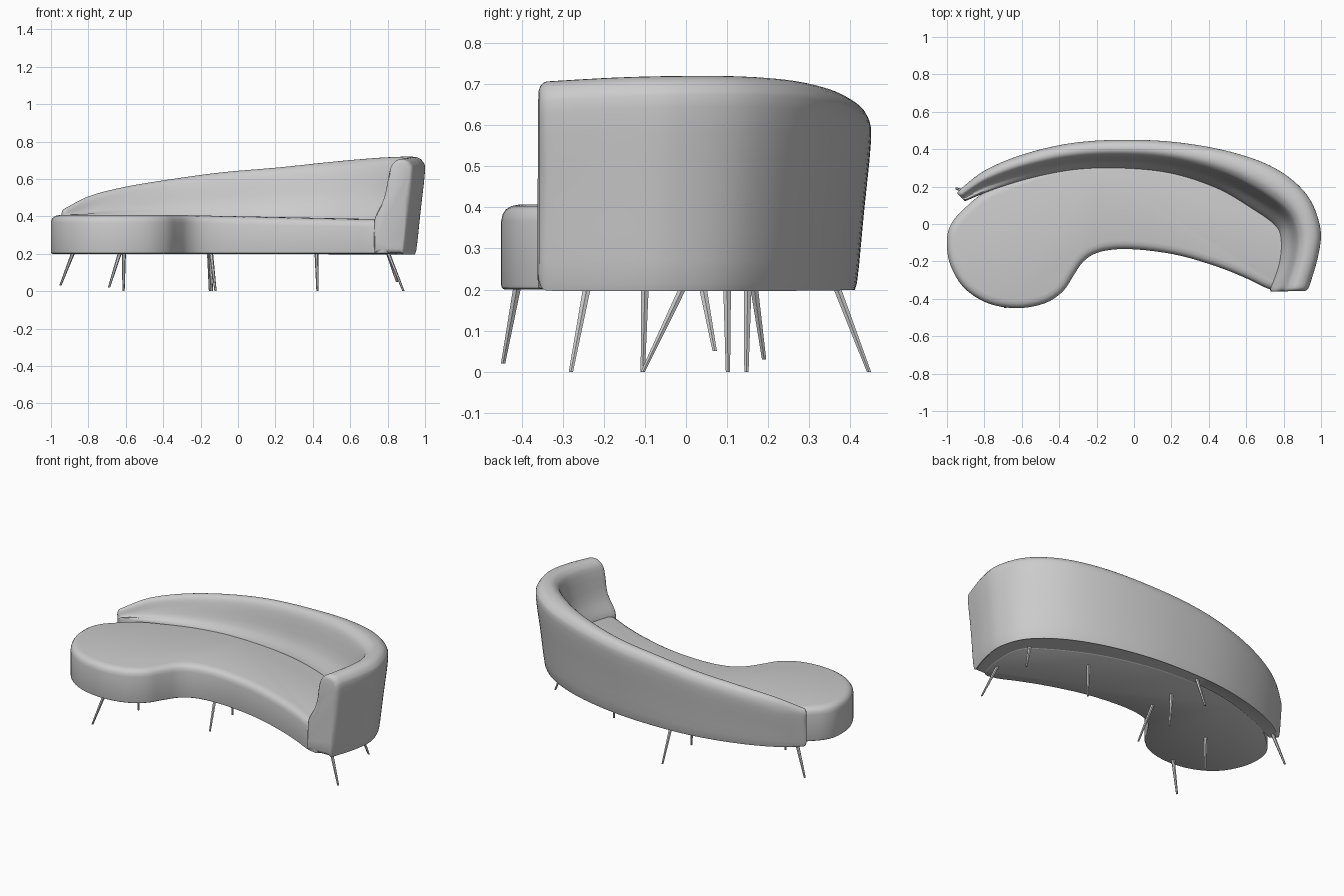
import bpy, bmesh, math
from mathutils import Vector

if "Cube" in bpy.data.objects:
    bpy.data.objects.remove(bpy.data.objects["Cube"])


def spline(points, n, closed=False):
    """Catmull-Rom resampling of points of any dimension."""
    pts = [Vector(p) for p in points]
    m = len(pts)
    get = (lambda i: pts[i % m]) if closed else (lambda i: pts[max(0, min(m - 1, i))])
    out = []
    for i in range(m if closed else m - 1):
        a, b, c, d = (get(i + k) for k in (-1, 0, 1, 2))
        for s in range(n):
            t = s / n
            out.append(0.5 * (2 * b + (c - a) * t + (2 * a - 5 * b + 4 * c - d) * t * t
                              + (3 * b - a - 3 * c + d) * t ** 3))
    return out if closed else out + [pts[-1]]


def loft(name, rings, angle=40):
    """Skin a list of closed rings and cap both ends."""
    bm = bmesh.new()
    rows = [[bm.verts.new(p) for p in ring] for ring in rings]
    n = len(rows[0])
    for r, q in zip(rows, rows[1:]):
        for i in range(n):
            j = (i + 1) % n
            bm.faces.new((r[i], r[j], q[j], q[i]))
    bm.faces.new(rows[0])
    bm.faces.new(rows[-1])
    bmesh.ops.recalc_face_normals(bm, faces=bm.faces)
    mesh = bpy.data.meshes.new(name)
    bm.to_mesh(mesh)
    bm.free()
    obj = bpy.data.objects.new(name, mesh)
    bpy.context.collection.objects.link(obj)
    bpy.ops.object.select_all(action='DESELECT')
    obj.select_set(True)
    bpy.context.view_layer.objects.active = obj
    bpy.ops.object.shade_smooth_by_angle(angle=math.radians(angle))
    return obj


# Seat: kidney outline stacked in slightly inset rings for rounded edges
outline = spline([
    (-1, -.08), (-.985, -.21), (-.912, -.338), (-.785, -.422), (-.63, -.45), (-.48, -.425),
    (-.38, -.36), (-.32, -.27), (-.27, -.2), (-.2, -.155), (-.09, -.135), (.06, -.14),
    (.25, -.17), (.45, -.23), (.6, -.29), (.73, -.35), (.81, -.345), (.85, -.2),
    (.84, -.02), (.74, .08), (.5, .21), (.25, .29), (0, .33), (-.25, .33),
    (-.45, .3), (-.65, .235), (-.8, .17), (-.91, .08), (-.975, .005)], 4, closed=True)


def seat_ring(inset, z):
    ring = []
    for i, p in enumerate(outline):
        t = (outline[(i + 1) % len(outline)] - outline[i - 1]).normalized()
        q = p + Vector((-t.y, t.x)) * inset
        drop = .022 * max(0, min(1, (q.x + .3) / 1.0)) if z > .3 else 0
        ring.append((q.x, q.y, z - drop))
    return ring


loft("seat", [seat_ring(*r) for r in (
    (.008, .2), (.002, .204), (0, .212), (0, .365), (.004, .383), (.012, .395),
    (.025, .403), (.045, .407))])


# Backrest: section swept along stations of outer x, y, inner x, y and top height
def back_ring(s):
    outer, inner, top = Vector((s[0], s[1])), Vector((s[2], s[3])), s[4]
    k = max(.4, min(1, (top - .38) / .12))
    section = spline([
        (.30, .204), (.22, .216), (.11, .2 + .5 * (top - .26)), (0, top - .075 * k),
        (.05, top - .025 * k), (.18, top - .003), (.36, top), (.5, top - .018 * k),
        (.60, top - .06 * k), (.75, .4 + .4 * (top - .06 * k - .4)), (.95, .41),
        (1, .36), (1, .204)], 3)
    return [Vector((*outer.lerp(inner, t), z)) for t, z in section]


stations = spline([
    (-.935, .18, -.885, .13, .445), (-.8, .285, -.76, .18, .51), (-.6, .37, -.56, .24, .56),
    (-.35, .43, -.32, .285, .60), (-.08, .45, -.08, .295, .635), (.22, .438, .19, .27, .66),
    (.52, .385, .44, .19, .69), (.76, .295, .63, .08, .71), (.925, .155, .755, -.01, .718),
    (.996, -.02, .785, -.09, .718), (.985, -.17, .775, -.21, .714),
    (.936, -.338, .73, -.343, .705)], 6)
rings = [back_ring(s) for s in stations]


def end_cap(ring, neighbour):
    """Shrinking rings that round over an open end."""
    mid = sum(ring, Vector()) / len(ring)
    out = mid - sum(neighbour, Vector()) / len(ring)
    out.z = 0
    out.normalize()
    return [[p + (mid - p).normalized() * shrink + out * push for p in ring]
            for shrink, push in ((.004, .009), (.012, .016), (.024, .02))]


first, last = end_cap(rings[0], rings[1]), end_cap(rings[-1], rings[-2])
loft("backrest", first[::-1] + rings + last)

# Legs: thin splayed tapers, given as top x, y and foot x, y, z
legs = [
    (-.63, -.41, -.69, -.445, .02), (-.61, -.1, -.612, -.105, 0),
    (-.88, .165, -.95, .19, .03), (-.145, -.005, -.12, -.105, 0),
    (-.15, .15, -.14, .147, 0), (-.155, .365, -.15, .445, 0),
    (.42, .1, .425, .102, 0), (.8, -.24, .885, -.28, 0), (.8, .04, .85, .07, .05)]


def leg_ring(x, y, z, r):
    return [(x + r * math.cos(a * math.pi / 3), y + r * math.sin(a * math.pi / 3), z)
            for a in range(6)]


for i, (tx, ty, fx, fy, fz) in enumerate(legs):
    loft(f"leg_{i + 1}", [leg_ring(tx, ty, .21, .011), leg_ring(fx, fy, fz, .006)], 30)
